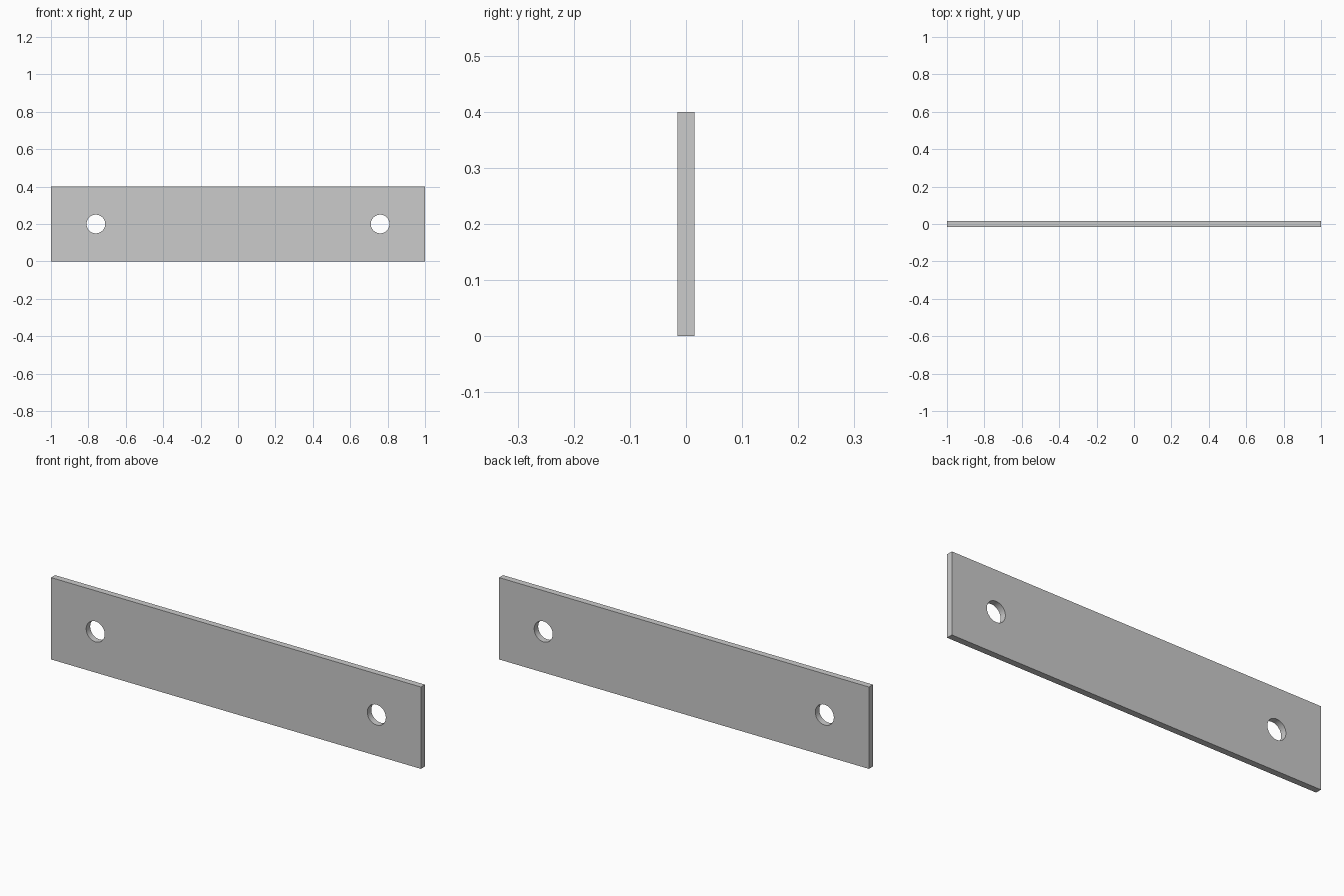
import bpy
from math import cos, sin, pi, radians

if "Cube" in bpy.data.objects:
    bpy.data.objects.remove(bpy.data.objects["Cube"])

HALF_THICK = 0.0155
HOLE_R, HOLE_X, MID_Z = 0.05, 0.76, 0.2

profile = bpy.data.curves.new("mounting_plate", 'CURVE')
profile.dimensions = '2D'
profile.fill_mode = 'BOTH'
profile.extrude = HALF_THICK


def add_outline(points):
    spline = profile.splines.new('POLY')
    spline.points.add(len(points) - 1)
    for p, (x, z) in zip(spline.points, points):
        p.co = (x, z, 0, 1)
    spline.use_cyclic_u = True


# Plate outline with two round bolt holes
add_outline([(-1, 0), (1, 0), (1, 0.4), (-1, 0.4)])
for side in (-1, 1):
    add_outline([(side * HOLE_X + HOLE_R * cos(2 * pi * i / 48),
                  MID_Z + HOLE_R * sin(2 * pi * i / 48)) for i in range(48)])

# Stand the plate upright and turn it into a mesh
plate = bpy.data.objects.new("mounting_plate", profile)
bpy.context.collection.objects.link(plate)
plate.rotation_euler.x = radians(90)
bpy.context.view_layer.objects.active = plate
plate.select_set(True)
bpy.ops.object.convert(target='MESH')
plate = bpy.context.object

# Weld the faces to the rims
bpy.ops.object.mode_set(mode='EDIT')
bpy.ops.mesh.select_all(action='SELECT')
bpy.ops.mesh.remove_doubles(threshold=0.0001)
bpy.ops.mesh.normals_make_consistent(inside=False)
bpy.ops.object.mode_set(mode='OBJECT')
bpy.ops.object.shade_smooth_by_angle(angle=radians(30))
